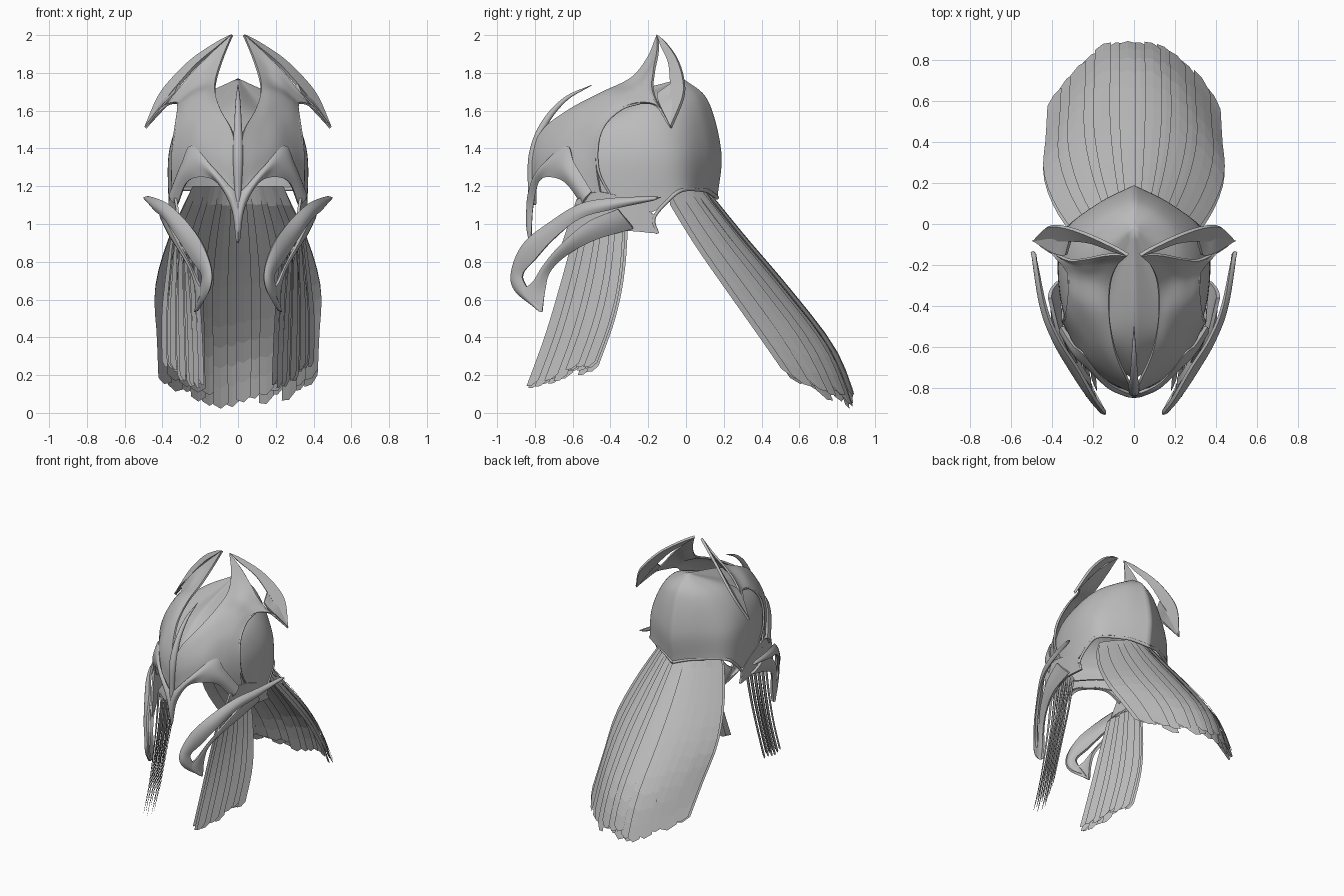
import bpy, bmesh, math, random
from mathutils import Vector

random.seed(4)
scene_cube = bpy.data.objects.get("Cube")
if scene_cube:
    bpy.data.objects.remove(scene_cube, do_unlink=True)

grey = bpy.data.materials.new("plain_grey")
grey.use_nodes = True
colour = (0.5, 0.5, 0.5, 1)
grey.diffuse_color = colour
grey.node_tree.nodes["Principled BSDF"].inputs["Base Color"].default_value = colour


def smooth_path(points, count):
    """Sample a smooth curve running through the given points."""
    pts = [Vector(p) for p in points]
    pts = [2 * pts[0] - pts[1]] + pts + [2 * pts[-1] - pts[-2]]
    spans = len(pts) - 3
    result = []
    for i in range(count):
        t = i / (count - 1) * spans
        k = min(int(t), spans - 1)
        t -= k
        a, b, c, d = pts[k:k + 4]
        result.append((2 * b + (c - a) * t + (2 * a - 5 * b + 4 * c - d) * t ** 2
                       + (3 * b - a - 3 * c + d) * t ** 3) / 2)
    return result


def activate(obj):
    bpy.ops.object.select_all(action='DESELECT')
    obj.select_set(True)
    bpy.context.view_layer.objects.active = obj


def add_object(name, data):
    obj = bpy.data.objects.new(name, data)
    bpy.context.collection.objects.link(obj)
    data.materials.append(grey)
    return obj


def mirror(obj):
    mod = obj.modifiers.new("mirror", 'MIRROR')
    mod.merge_threshold = 0.002


def add_grid(bm, grid):
    verts = [[bm.verts.new(p) for p in row] for row in grid]
    for r, s in zip(verts, verts[1:]):
        for j in range(len(r) - 1):
            bm.faces.new((r[j], r[j + 1], s[j + 1], s[j]))


def loft(name, rows, along=36, across=24, thickness=0.014, bulge=0.0):
    """Skin a smooth panel over section curves, then thicken and mirror it."""
    lines = [smooth_path(row, along) for row in rows]
    grid = [smooth_path(column, across) for column in zip(*lines)]
    for line in grid:
        for j, p in enumerate(line):
            outward = Vector((p.x, p.y + 0.3, 0)).normalized()
            p += outward * bulge * math.sin(math.pi * j / (across - 1))
            p.x = max(p.x, 0)
    bm = bmesh.new()
    add_grid(bm, grid)
    bmesh.ops.remove_doubles(bm, verts=bm.verts, dist=0.0005)
    bmesh.ops.recalc_face_normals(bm, faces=bm.faces)
    mesh = bpy.data.meshes.new(name)
    bm.to_mesh(mesh)
    bm.free()
    obj = add_object(name, mesh)
    mirror(obj)
    solid = obj.modifiers.new("thickness", 'SOLIDIFY')
    solid.thickness = thickness
    solid.offset = 0
    activate(obj)
    for mod in list(obj.modifiers):
        bpy.ops.object.modifier_apply(modifier=mod.name)
    bpy.ops.object.shade_smooth_by_angle(angle=math.radians(60))


def tube(name, points, radii, mirrored=False, count=40):
    """Round bar with a radius that varies along its path."""
    curve = bpy.data.curves.new(name, 'CURVE')
    curve.dimensions = '3D'
    curve.bevel_depth = 1
    curve.bevel_resolution = 3
    curve.use_fill_caps = True
    spline = curve.splines.new('POLY')
    spline.points.add(count - 1)
    sizes = smooth_path([(r, 0, 0) for r in radii], count)
    for pt, p, r in zip(spline.points, smooth_path(points, count), sizes):
        pt.co = (*p, 1)
        pt.radius = max(r.x, 0.001)
    obj = add_object(name, curve)
    if mirrored:
        mirror(obj)
    activate(obj)
    bpy.ops.object.convert(target='MESH')
    bpy.ops.object.shade_smooth_by_angle(angle=math.radians(40))


def hair(name, path, strips, start, jitter, layers, inset, mirrored=False):
    """Flat overlapping strips with ragged ends, laid along a family of paths."""
    bm = bmesh.new()
    step = (1 - start) / strips
    for layer in range(layers):
        for i in range(strips):
            u = start + i * step
            lift = Vector(inset) * (layer + (i % 2) * 0.4)
            cut = 1 - random.random() * jitter
            edges = []
            for side in (-0.15, 0.5, 1.15):
                v = min(max(u + side * step, start), 1)
                line = smooth_path(path(v), 15)
                stop = cut - abs(side - 0.3) * jitter * 0.6
                edge = [line[0]]
                for k in range(1, 13):
                    t = k / 12 * stop * 14
                    j = min(int(t), 13)
                    edge.append(line[j].lerp(line[j + 1], t - j) + lift)
                edges.append(edge)
            add_grid(bm, edges)
    mesh = bpy.data.meshes.new(name)
    bm.to_mesh(mesh)
    bm.free()
    obj = add_object(name, mesh)
    if mirrored:
        mirror(obj)


# Skull dome: meridians from the crown to the rim, back to front
crown = (0, -.02, 1.765)
loft("skull_dome", [
    [crown, (0, .11, 1.65), (0, .18, 1.38), (0, .16, 1.14)],
    [crown, (.12, .05, 1.64), (.165, .095, 1.4), (.16, .09, 1.18)],
    [crown, (.21, -.05, 1.63), (.31, -.03, 1.4), (.32, -.02, 1.18)],
    [crown, (.24, -.2, 1.63), (.355, -.2, 1.4), (.36, -.19, 1.06)],
    [crown, (.23, -.4, 1.57), (.325, -.44, 1.38), (.335, -.42, 1.08)],
    [crown, (.15, -.5, 1.55), (.24, -.57, 1.38), (.25, -.57, 1.27)],
    [crown, (0, -.5, 1.62), (0, -.73, 1.4), (0, -.74, 1.25)]], 28, 48)

# Forehead plate: sections from the brow up to the horn tips
inner_tip, outer_tip = (.03, -.15, 2), (.49, -.08, 1.51)
loft("forehead_plate", [
    [(0, -.8, 1.1), (.07, -.79, 1.22), (.17, -.73, 1.26), (.27, -.62, 1.23), (.345, -.44, 1.11)],
    [(0, -.82, 1.33), (.1, -.765, 1.36), (.2, -.68, 1.39), (.28, -.58, 1.36), (.347, -.47, 1.28)],
    [(.03, -.76, 1.49), (.11, -.71, 1.48), (.2, -.63, 1.49), (.27, -.55, 1.47), (.34, -.47, 1.42)],
    [(.09, -.62, 1.6), (.15, -.59, 1.59), (.21, -.54, 1.58), (.275, -.48, 1.56), (.325, -.43, 1.53)],
    [(.12, -.45, 1.69), (.17, -.43, 1.69), (.23, -.4, 1.67), (.28, -.37, 1.64), (.315, -.34, 1.61)],
    [(.115, -.29, 1.77), (.17, -.28, 1.74), (.23, -.27, 1.71), (.28, -.26, 1.67), (.32, -.24, 1.64)],
    [(.08, -.2, 1.88), (.15, -.2, 1.82), (.23, -.21, 1.76), (.3, -.2, 1.69), (.395, -.15, 1.62)],
    [inner_tip, (.13, -.15, 1.91), (.24, -.17, 1.8), (.33, -.17, 1.69), outer_tip]], 36, 52)

# Horn rim: the outer bar beyond each horn slot, and the solid root below it
loft("horn_rim", [
    [inner_tip, (.1, -.11, 1.965), (.23, -.05, 1.88), (.34, -.015, 1.775), (.42, -.015, 1.67), outer_tip],
    [inner_tip, (.1, -.13, 1.94), (.21, -.09, 1.85), (.31, -.08, 1.74), (.39, -.08, 1.64), outer_tip]],
    40, 8, .018)
loft("horn_root", [
    [(.31, -.08, 1.74), (.35, -.07, 1.69), (.4, -.07, 1.64), outer_tip],
    [(.33, -.15, 1.69), (.36, -.15, 1.66), (.41, -.13, 1.61), outer_tip]], 24, 8, .016)

# Brow ridge and central crest
loft("brow_ridge", [
    [(0, -.82, .9), (.025, -.81, 1.08), (.1, -.78, 1.22), (.19, -.72, 1.25), (.27, -.63, 1.22), (.32, -.54, 1.1)],
    [(0, -.815, 1.15), (.05, -.81, 1.2), (.14, -.76, 1.3), (.24, -.63, 1.41), (.29, -.59, 1.32), (.35, -.5, 1.17)]],
    48, 12, .02, .02)
tube("central_crest",
     [(0, -.825, .9), (0, -.82, 1.18), (0, -.805, 1.37), (0, -.75, 1.53), (0, -.64, 1.66), (0, -.5, 1.735)],
     [.004, .018, .028, .02, .012, .002])

# Cheek guards: a flat guard and two curved blades with a slot between
loft("cheek_guard", [
    [(.33, -.58, 1.13), (.345, -.46, 1.17), (.36, -.28, 1.12), (.365, -.17, 1.05)],
    [(.28, -.68, .82), (.32, -.55, .9), (.355, -.35, .96), (.365, -.15, .95)]], 28, 12)
spike_tip, chin_tip = (.48, -.14, 1.14), (.22, -.76, .54)
loft("cheek_blade_outer", [
    [spike_tip, (.43, -.4, 1.13), (.365, -.56, 1.1), (.27, -.71, 1.01), (.19, -.85, .9),
     (.14, -.915, .76), (.15, -.9, .65), chin_tip],
    [spike_tip, (.44, -.4, 1.08), (.385, -.56, 1.03), (.31, -.7, .92), (.24, -.8, .81),
     (.19, -.86, .74), (.19, -.85, .68), chin_tip]], 56, 10, .018, .015)
loft("cheek_blade_inner", [
    [(.41, -.36, 1.08), (.37, -.52, 1.01), (.31, -.66, .89), (.25, -.75, .78), (.21, -.81, .69), (.18, -.87, .65)],
    [(.37, -.28, .98), (.345, -.48, .92), (.29, -.63, .84), (.24, -.72, .75), (.22, -.745, .65), chin_tip]],
    40, 10, .018, .012)

# Lip along the lower rim and edge around the ear opening
tube("rim_lip", [(0, .165, 1.14), (.08, .13, 1.165), (.16, .09, 1.18), (.32, -.02, 1.18),
                 (.355, -.1, 1.12), (.365, -.17, 1.03), (.365, -.15, .95)], [.011, .011, .008], True)
tube("ear_edge", [(.345, -.38, 1.12), (.347, -.46, 1.27), (.34, -.47, 1.42), (.325, -.43, 1.53),
                  (.315, -.34, 1.61), (.32, -.24, 1.64)], [.005, .009, .005], True)


# Rear plume: a wide sheet, arched across its width
def plume_path(u):
    middle = [(.24, .1, 1.2), (.37, .32, .93), (.44, .55, .66), (.43, .8, .33), (.42, .925, 0)]
    border = [(.26, -.1, 1.2), (.35, .07, .92), (.43, .25, .66), (.45, .42, .42), (.42, .6, .16)]
    return [(m[0] * u, m[1] + (b[1] - m[1]) * u * u, m[2] + (b[2] - m[2]) * u * u)
            for m, b in zip(middle, border)]


hair("rear_plume", plume_path, 14, -1, .07, 2, (0, -.025, -.01))


# Side tufts hanging inside the cheek guards
def tuft_path(u):
    front = [(.29, -.58, 1), (.26, -.66, .7), (.24, -.75, .4), (.23, -.86, .1)]
    rear = [(.34, -.33, 1.04), (.38, -.35, .75), (.405, -.4, .5), (.4, -.5, .22)]
    return [Vector(f).lerp(Vector(r), u) for f, r in zip(front, rear)]


hair("side_tuft", tuft_path, 7, 0, .06, 3, (-.026, .013, 0), True)
